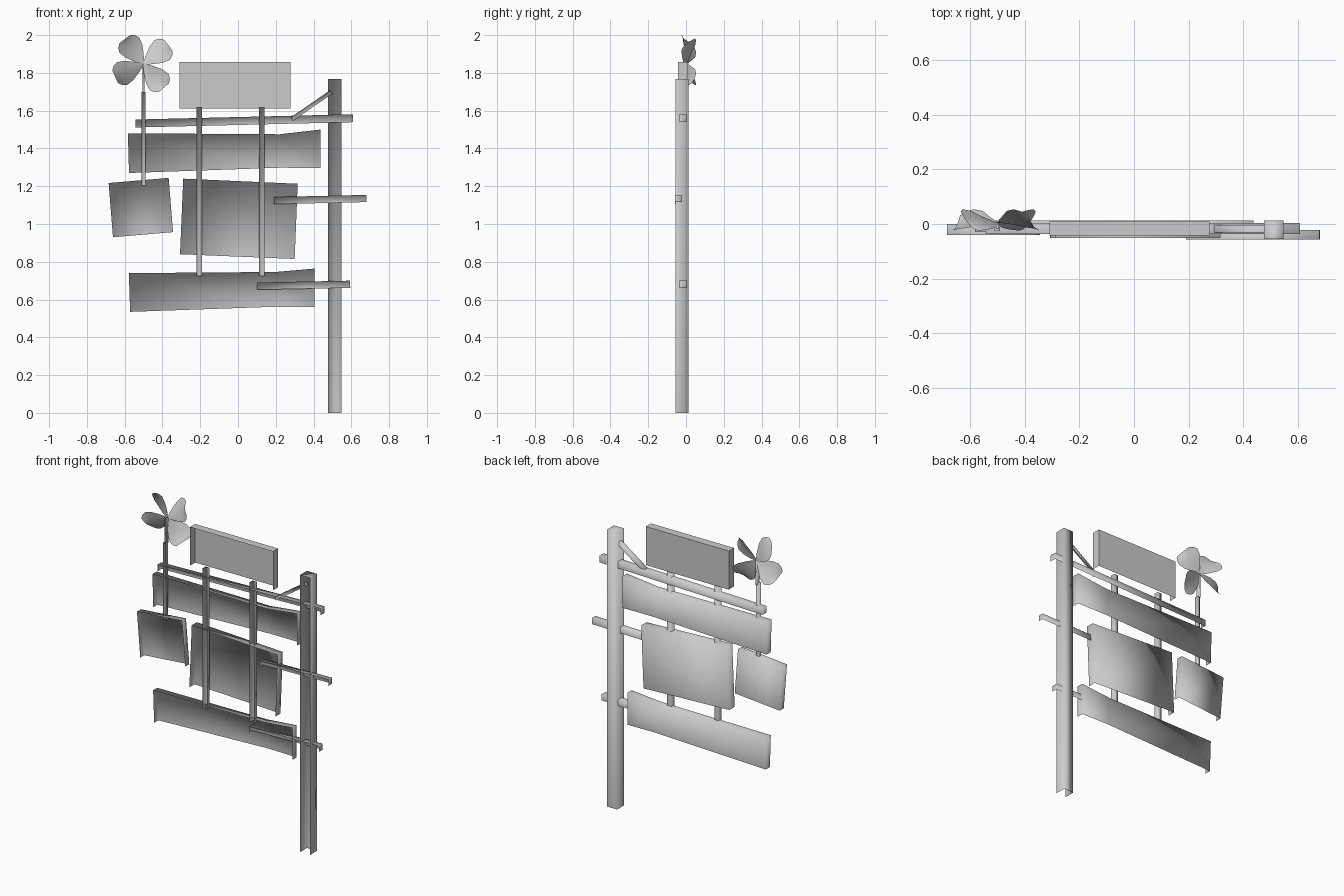
import bpy, math
from mathutils import Vector

if "Cube" in bpy.data.objects:
    bpy.data.objects.remove(bpy.data.objects["Cube"])


def make(name, verts, faces, smooth=True):
    me = bpy.data.meshes.new(name)
    me.from_pydata(verts, [], faces)
    me.update()
    ob = bpy.data.objects.new(name, me)
    bpy.context.collection.objects.link(ob)
    for p in me.polygons:
        p.use_smooth = smooth
    return ob


# Shell with a back panel, top and side flanges; open at the front and below.
# top and bottom are matching (x, z) chains running left to right.
def tray(name, top, bottom, y0, y1, smooth=True):
    n = len(top)
    ring = [bottom[0]] + list(top) + [bottom[-1]]
    pts = ring + list(bottom[1:-1])
    m = len(pts)
    verts = [(x, y0, z) for x, z in pts] + [(x, y1, z) for x, z in pts]
    t = [m + 1 + i for i in range(n)]
    b = [m] + [m + n + 2 + i for i in range(n - 2)] + [m + n + 1]
    faces = [(t[i], t[i + 1], b[i + 1], b[i]) for i in range(n - 1)]
    faces += [(i, i + 1, m + i + 1, m + i) for i in range(n + 1)]
    # drop front vertices that no flange uses
    ob = make(name, verts, faces, smooth)
    import bmesh
    bm = bmesh.new()
    bm.from_mesh(ob.data)
    bmesh.ops.delete(bm, geom=[v for v in bm.verts if not v.link_faces], context='VERTS')
    bm.to_mesh(ob.data)
    bm.free()
    return ob


def upright(name, x, w, z0, z1, y0, y1, smooth=True):
    return tray(name, [(x - w, z1), (x + w, z1)], [(x - w, z0), (x + w, z0)], y0, y1, smooth)


def rail(name, a, b, h, y0, y1):
    d = (Vector(b) - Vector(a)).normalized()
    off = Vector((-d.y, d.x)) * h
    A, B = Vector(a), Vector(b)
    return tray(name, [A + off, B + off], [A - off, B - off], y0, y1)


# Main post and its brace
upright("post", 0.512, 0.035, 0, 1.768, -0.055, 0.013)
rail("brace", (0.285, 1.555), (0.495, 1.70), 0.011, -0.032, -0.004)

# Cross rails
rail("upper_rail", (-0.543, 1.532), (0.608, 1.56), 0.021, -0.036, 0.004)
rail("middle_rail", (0.19, 1.124), (0.68, 1.135), 0.019, -0.057, -0.022)
rail("lower_rail", (0.10, 0.671), (0.594, 0.681), 0.019, -0.034, 0.004)

# Hanging uprights
for i, x in enumerate((-0.206, 0.126)):
    upright(f"upright_{i + 1}", x, 0.015, 0.725, 1.618, -0.042, -0.012)

# Long boards with flared right ends
tray("upper_board", [(-0.583, 1.48), (0.22, 1.475), (0.438, 1.50)],
     [(-0.577, 1.27), (0.22, 1.298), (0.438, 1.297)], -0.03, 0.013)
tray("lower_board", [(-0.578, 0.74), (0.20, 0.746), (0.406, 0.764)],
     [(-0.571, 0.535), (0.20, 0.562), (0.406, 0.56)], -0.03, 0.012)

# Sign panels
tray("centre_panel", [(-0.29, 1.24), (0.316, 1.213)],
     [(-0.307, 0.84), (0.30, 0.815)], -0.052, 0.0)
tray("small_panel", [(-0.685, 1.217), (-0.367, 1.244)],
     [(-0.662, 0.93), (-0.344, 0.957)], -0.04, 0.0)
upright("top_panel", -0.016, 0.293, 1.612, 1.858, -0.042, 0.01, smooth=False)

# Pinwheel pole
upright("pinwheel_pole", -0.50, 0.01, 1.205, 1.70, -0.026, -0.006)
upright("pinwheel_stem", -0.50, 0.005, 1.69, 1.85, -0.018, 0.006)

# Pinwheel blades: twisted sheets widening away from the hub
# profile entries: distance from hub, half width, centre depth, edge twist
PROFILE = [(0.0, 0.005, 0.005, 0.0), (0.045, 0.034, 0.012, 0.014),
           (0.085, 0.056, 0.018, 0.030), (0.125, 0.066, 0.018, 0.036),
           (0.15, 0.055, 0.012, 0.034), (0.165, 0.035, 0.004, 0.028)]
for k, deg in enumerate((37, 127, 204, 311)):
    a = math.radians(deg)
    verts, faces = [], []
    for r, w, yc, tw in PROFILE:
        for j in range(5):
            v = j / 2 - 1
            y = yc + tw * v - 0.012 * (1 - v * v) * r / 0.165
            s = w * v
            verts.append((-0.50 + r * math.cos(a) - s * math.sin(a), y,
                          1.847 + r * math.sin(a) + s * math.cos(a)))
    for i in range(len(PROFILE) - 1):
        for j in range(4):
            q = i * 5 + j
            faces.append((q, q + 1, q + 6, q + 5))
    make(f"pinwheel_blade_{k + 1}", verts, faces)
